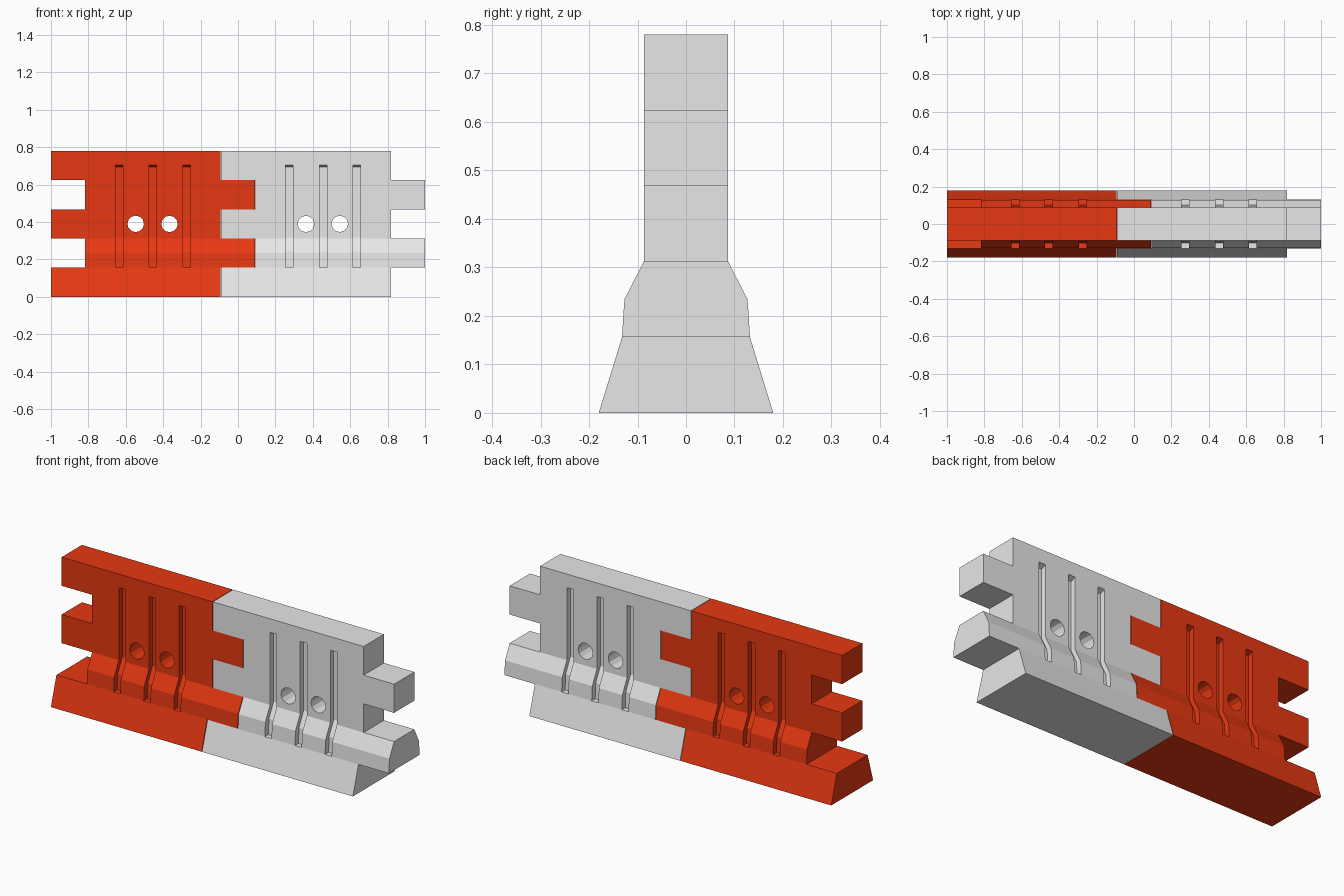
import bpy, bmesh, math

if "Cube" in bpy.data.objects:
    bpy.data.objects.remove(bpy.data.objects["Cube"])

H = 0.78
STEP = H / 5              # height of each interlocking row
LENGTH, TAB = 0.907, 0.183
HALF = [(0.18, 0), (0.132, STEP), (0.127, 0.234), (0.087, 2 * STEP), (0.087, H)]


def material(name, color):
    m = bpy.data.materials.new(name)
    m.diffuse_color = (*color, 1)
    m.use_nodes = True
    m.node_tree.nodes["Principled BSDF"].inputs["Base Color"].default_value = m.diffuse_color
    return m


def prism(bm, ring, vec):
    """Extrude a closed ring of points along vec."""
    a = [bm.verts.new(p) for p in ring]
    b = [bm.verts.new([p[i] + vec[i] for i in range(3)]) for p in ring]
    n = len(a)
    bm.faces.new(a)
    bm.faces.new(b[::-1])
    for i in range(n):
        bm.faces.new((a[i], b[i], b[(i + 1) % n], a[(i + 1) % n]))


def box(bm, x0, x1, z0, z1):
    prism(bm, [(x0, -0.3, z0), (x0, 0.3, z0), (x0, 0.3, z1), (x0, -0.3, z1)],
          (x1 - x0, 0, 0))


def make_object(name, bm):
    bmesh.ops.recalc_face_normals(bm, faces=bm.faces)
    me = bpy.data.meshes.new(name)
    bm.to_mesh(me)
    bm.free()
    ob = bpy.data.objects.new(name, me)
    bpy.context.collection.objects.link(ob)
    return ob


def barrier(name, x0, mat):
    # Body: tapered barrier profile swept along x, including tab length
    bm = bmesh.new()
    ring = [(x0, y, z) for y, z in HALF] + [(x0, -y, z) for y, z in HALF[::-1]]
    prism(bm, ring, (LENGTH + TAB, 0, 0))
    body = make_object(name, bm)
    body.data.materials.append(mat)

    cut = bmesh.new()
    # Left slots and the gaps between the right tabs
    for row in (1, 3):
        box(cut, x0 - 0.1, x0 + TAB, row * STEP, (row + 1) * STEP)
    for z0, z1 in ((-0.1, STEP), (2 * STEP, 3 * STEP), (4 * STEP, H + 0.1)):
        box(cut, x0 + LENGTH, x0 + LENGTH + TAB + 0.1, z0, z1)
    # Vertical grooves that follow the profile on both faces
    floor = [(0.102, STEP), (0.097, 0.24), (0.057, 0.318), (0.057, 0.694),
             (0.087, 0.706), (0.25, 0.771), (0.25, STEP)]
    for gx in (0.364, 0.545, 0.726):
        for s in (-1, 1):
            prism(cut, [(x0 + gx - 0.02, s * y, z) for y, z in floor], (0.04, 0, 0))
    # Two round through holes
    for hx in (0.453, 0.634):
        prism(cut, [(x0 + hx + 0.044 * math.cos(math.tau * i / 12), -0.3,
                     STEP * 2.5 + 0.044 * math.sin(math.tau * i / 12))
                    for i in range(12)], (0, 0.6, 0))
    cutter = make_object(name + "_cutter", cut)
    cutter.hide_render = True

    mod = body.modifiers.new("cuts", 'BOOLEAN')
    mod.operation = 'DIFFERENCE'
    mod.solver = 'EXACT'
    mod.object = cutter
    bpy.context.view_layer.objects.active = body
    bpy.ops.object.modifier_apply(modifier=mod.name)
    bpy.data.objects.remove(cutter)
    for p in body.data.polygons:
        p.material_index = 0
        p.use_smooth = False


barrier("red_barrier", -1.0, material("red plastic", (0.8, 0.04, 0.006)))
barrier("white_barrier", -1.0 + LENGTH + 0.003, material("white plastic", (0.8, 0.8, 0.8)))
